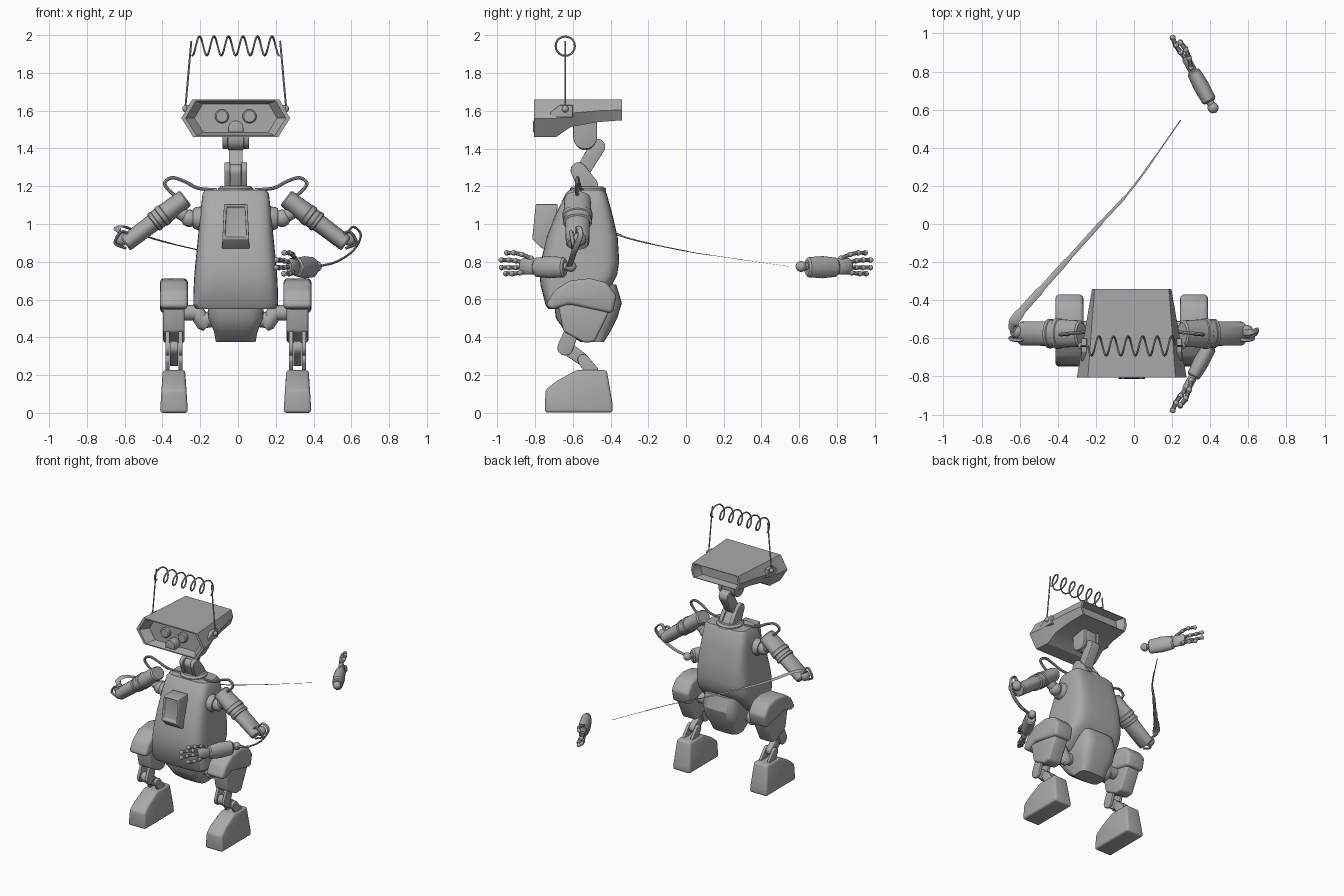
import bpy, bmesh, math
from mathutils import Vector

if "Cube" in bpy.data.objects:
    bpy.data.objects.remove(bpy.data.objects["Cube"], do_unlink=True)

GREY = (0.4, 0.4, 0.4, 1)
mat = bpy.data.materials.new("plain grey")
mat.use_nodes = True
mat.diffuse_color = GREY
mat.node_tree.nodes["Principled BSDF"].inputs["Base Color"].default_value = GREY

CX = -0.012  # centre line of the robot
X, Y, Z = Vector((1, 0, 0)), Vector((0, 1, 0)), Vector((0, 0, 1))


def finish(name, bm):
    bmesh.ops.recalc_face_normals(bm, faces=bm.faces)
    me = bpy.data.meshes.new(name)
    bm.to_mesh(me)
    bm.free()
    me.materials.append(mat)
    ob = bpy.data.objects.new(name, me)
    bpy.context.collection.objects.link(ob)
    bpy.ops.object.select_all(action='DESELECT')
    ob.select_set(True)
    bpy.context.view_layer.objects.active = ob
    bpy.ops.object.shade_smooth_by_angle(angle=math.radians(32))
    return ob


def loft(name, rings, bevel=0, panel=0):
    """Skin a list of equal rings, cap the ends, round the sharp edges."""
    bm = bmesh.new()
    vs = [[bm.verts.new(p) for p in r] for r in rings]
    n = len(vs[0])
    for a, b in zip(vs, vs[1:]):
        for i in range(n):
            bm.faces.new((a[i], a[(i + 1) % n], b[(i + 1) % n], b[i]))
    bm.faces.new(vs[0])
    bm.faces.new(vs[-1])
    bmesh.ops.recalc_face_normals(bm, faces=bm.faces)
    if panel:
        front = [f for f in bm.faces if f.normal.y < -0.95]
        bmesh.ops.inset_region(bm, faces=front, thickness=panel)
        bmesh.ops.inset_region(bm, faces=front, thickness=0.004, depth=-panel)
    if bevel:
        sharp = [e for e in bm.edges if e.calc_face_angle(0) > 0.4]
        bmesh.ops.bevel(bm, geom=sharp, offset=bevel, segments=3, profile=0.5,
                        affect='EDGES', clamp_overlap=True)
    return finish(name, bm)


def prism(name, profile, x, half, bevel=0, taper=0, panel=0):
    """Side profile (y, z) given a width about x; taper narrows the top."""
    lo = min(z for _, z in profile)
    hi = max(z for _, z in profile)
    rings = [[(x + s * half * (1 - taper * (z - lo) / (hi - lo)), y, z)
              for y, z in profile] for s in (-1, 1)]
    return loft(name, rings, bevel, panel)


def slab(name, a, b, ra, rb, x, half):
    """Link with round ends, seen from the side."""
    base = math.atan2(b[1] - a[1], b[0] - a[0])
    prof = []
    for (cy, cz), r, start in ((a, ra, base + math.pi / 2), (b, rb, base - math.pi / 2)):
        for i in range(11):
            t = start + math.pi * i / 10
            prof.append((cy + r * math.cos(t), cz + r * math.sin(t)))
    return prism(name, prof, x, half, 0.005)


def sweep(name, pts, radii, ratio=1, up=Y, sides=24):
    """Round or flattened section carried along points."""
    pts = [Vector(p) for p in pts]
    if not isinstance(radii, (list, tuple)):
        radii = [radii] * len(pts)
    rings = []
    for i, p in enumerate(pts):
        t = (pts[min(i + 1, len(pts) - 1)] - pts[max(i - 1, 0)]).normalized()
        side = t.cross(up).normalized()
        nor = side.cross(t)
        k = radii[min(len(radii) - 1, i * len(radii) // len(pts))]
        ang = [2 * math.pi * j / sides for j in range(sides)]
        rings.append([p + side * k * math.cos(q) + nor * k * ratio * math.sin(q) for q in ang])
    return loft(name, rings)


def ball(name, c, r):
    bm = bmesh.new()
    bmesh.ops.create_uvsphere(bm, u_segments=20, v_segments=12, radius=r)
    bmesh.ops.translate(bm, verts=bm.verts, vec=c)
    return finish(name, bm)


def smooth(pts, n=10):
    """Flowing path through the points."""
    p = [Vector(q) for q in pts]
    p = [2 * p[0] - p[1]] + p + [2 * p[-1] - p[-2]]
    out = []
    for a, b, c, d in zip(p, p[1:], p[2:], p[3:]):
        for i in range(n):
            t = i / n
            out.append(0.5 * (2 * b + (c - a) * t + (2 * a - 5 * b + 4 * c - d) * t * t
                              + (3 * b - a - 3 * c + d) * t ** 3))
    return out + [p[-2]]


def squircle(z, hw, y0, y1, power=5, n=48):
    pw = lambda v: math.copysign(abs(v) ** (2 / power), v)
    return [(CX + hw * pw(math.cos(2 * math.pi * i / n)),
             (y0 + y1) / 2 + (y1 - y0) / 2 * pw(math.sin(2 * math.pi * i / n)), z)
            for i in range(n)]


# Torso and pelvis: rounded-square sections (height, half width, front, back)
loft("torso", [squircle(*r) for r in (
    (0.55, 0.21, -0.73, -0.52), (0.57, 0.225, -0.745, -0.49), (0.68, 0.222, -0.772, -0.39),
    (0.73, 0.219, -0.775, -0.365), (0.8, 0.213, -0.77, -0.354), (0.93, 0.2, -0.738, -0.362),
    (1.05, 0.188, -0.692, -0.39), (1.16, 0.176, -0.638, -0.42), (1.18, 0.162, -0.62, -0.435))])
loft("pelvis", [squircle(*r, power=4) for r in (
    (0.375, 0.105, -0.56, -0.435), (0.43, 0.115, -0.64, -0.4), (0.5, 0.145, -0.69, -0.365),
    (0.58, 0.15, -0.7, -0.34), (0.68, 0.14, -0.62, -0.37))])
prism("chest_panel", [(-0.797, 1.105), (-0.68, 1.105), (-0.7, 0.87), (-0.765, 0.87), (-0.815, 0.92)],
      CX, 0.073, 0.006, 0.15, 0.018)

# Neck
sweep("neck_base", [(CX, -0.52, 1.16), (CX, -0.52, 1.187), (CX, -0.52, 1.2)], [0.095, 0.095, 0.08])
for s in (-1, 1):
    slab("lower_neck_fork", (-0.57, 1.285), (-0.52, 1.2), 0.042, 0.055, CX + s * 0.045, 0.015)
    slab("upper_neck_fork", (-0.535, 1.46), (-0.535, 1.56), 0.063, 0.063, CX + s * 0.056, 0.014)
slab("lower_neck_link", (-0.565, 1.28), (-0.51, 1.18), 0.035, 0.05, CX, 0.03)
slab("middle_neck_link", (-0.47, 1.41), (-0.535, 1.3), 0.042, 0.038, CX, 0.036)
slab("upper_neck_block", (-0.535, 1.45), (-0.535, 1.55), 0.058, 0.058, CX, 0.042)


# Head: six-sided sections with a hollow at each end
def head_ring(y, low, k=1, push=0):
    f = (y + 0.805) / 0.465
    top, wide, bottom = 0.23 - 0.035 * f, 0.288 - 0.08 * f, 0.225 - 0.035 * f
    mid = (1.66 + low) / 2
    h = (1.66 - low) / 2
    shape = [(-top, h), (-wide, 0), (-bottom, -h), (bottom, -h), (wide, 0), (top, h)]
    return [(CX + px * k, y + push, mid + pz * k) for px, pz in shape]


loft("head", [
    head_ring(-0.805, 1.46, 0.76, 0.06), head_ring(-0.805, 1.46, 0.92), head_ring(-0.805, 1.46),
    head_ring(-0.69, 1.46), head_ring(-0.61, 1.515), head_ring(-0.47, 1.54), head_ring(-0.34, 1.55),
    head_ring(-0.34, 1.55, 0.92), head_ring(-0.34, 1.55, 0.8, -0.06)])
nose = [(0.04, 1.485), (-0.04, 1.485)] + [
    (-0.04 * math.cos(math.pi * i / 12), 1.508 + 0.04 * math.sin(math.pi * i / 12)) for i in range(13)]
loft("nose", [[(CX + x, y, z) for x, z in nose] for y in (-0.74, -0.81)], 0.004)

for s, side in ((-1, "right"), (1, "left")):
    def at(x, y, z):
        return (CX + s * x, y, z)

    ex = CX + s * 0.073
    sweep(side + "_eye", [(ex, -0.74, 1.57), (ex, -0.765, 1.57), (ex, -0.772, 1.57)],
          [0.037, 0.037, 0.03], up=Z)
    prism(side + "_head_bracket", [(-0.72, 1.565), (-0.72, 1.59), (-0.67, 1.63), (-0.6, 1.63), (-0.6, 1.565)],
          CX + s * 0.25, 0.014, 0.004)
    ball(side + "_antenna_joint", at(0.265, -0.64, 1.61), 0.018)

    # Arm
    sweep(side + "_shoulder_socket", [at(0.15, -0.575, 1.03), at(0.21, -0.575, 1.03), at(0.225, -0.575, 1.03)],
          [0.065, 0.06, 0.05])
    ball(side + "_shoulder_ball", at(0.245, -0.575, 1.03), 0.046)
    sweep(side + "_shoulder_pin", [at(0.245, -0.575, 1.03), at(0.33, -0.575, 1.08)], 0.035)
    a, b = Vector(at(0.265, -0.575, 1.138)), Vector(at(0.585, -0.575, 0.895))
    steps = ((0, 0.042), (0.02, 0.05), (0.34, 0.054), (0.35, 0.058), (0.41, 0.058), (0.42, 0.053),
             (0.48, 0.053), (0.49, 0.056), (0.53, 0.056), (0.54, 0.047), (0.98, 0.045), (1, 0.04))
    sweep(side + "_upper_arm", [a.lerp(b, t) for t, _ in steps], [r for _, r in steps], ratio=1.38)
    ball(side + "_elbow_ball", at(0.603, -0.565, 0.92), 0.036)
    sweep(side + "_shoulder_cable", smooth([
        at(0.31, -0.575, 1.14), at(0.36, -0.58, 1.185), at(0.375, -0.58, 1.22), at(0.335, -0.575, 1.245),
        at(0.27, -0.57, 1.225), at(0.2, -0.56, 1.19), at(0.1, -0.55, 1.18)]), 0.009, sides=8)

    # Leg
    sweep(side + "_hip_pin", [at(0.1, -0.55, 0.5), at(0.17, -0.55, 0.49)], 0.042)
    sweep(side + "_hip_link", [at(0.23, -0.55, 0.56), at(0.215, -0.55, 0.545), at(0.165, -0.55, 0.47),
                               at(0.15, -0.55, 0.455)], [0.03, 0.042, 0.042, 0.03])
    sweep(side + "_hip_axle", [at(0.21, -0.55, 0.53), at(0.3, -0.55, 0.53)], 0.042)
    lx = CX + s * 0.327
    prism(side + "_thigh_cover", [
        (-0.745, 0.565), (-0.71, 0.545), (-0.62, 0.575), (-0.39, 0.525), (-0.367, 0.62), (-0.42, 0.69),
        (-0.51, 0.712), (-0.62, 0.7), (-0.7, 0.645)], lx, 0.073, 0.02)
    prism(side + "_thigh", [(-0.68, 0.58), (-0.4, 0.55), (-0.485, 0.375), (-0.54, 0.37), (-0.65, 0.43)],
          lx, 0.057, 0.014)
    for d in (-1, 1):
        slab(side + "_knee_fork", (-0.64, 0.345), (-0.61, 0.42), 0.042, 0.038, lx + d * 0.034, 0.011)
        slab(side + "_ankle_fork", (-0.545, 0.28), (-0.5, 0.22), 0.03, 0.035, lx + d * 0.034, 0.011)
    slab(side + "_shin_link", (-0.635, 0.345), (-0.545, 0.28), 0.036, 0.032, lx, 0.022)
    prism(side + "_foot", [
        (-0.748, 0), (-0.388, 0), (-0.39, 0.05), (-0.42, 0.226), (-0.58, 0.226), (-0.69, 0.165),
        (-0.745, 0.12)], lx, 0.074, 0.016, 0.2)

# Coiled antenna between two uprights
turns, radius = 6, 0.051
coil = []
for i in range(turns * 20 + 1):
    t = 2 * math.pi * i / 20
    coil.append((CX - 0.23 + 0.46 * i / (turns * 20), -0.64 - radius * math.sin(t), 1.943 - radius * math.cos(t)))
sweep("antenna_coil", coil, 0.0055, up=X, sides=6)
for s in (-1, 1):
    sweep("antenna_upright", smooth([(CX + s * 0.268, -0.64, 1.6), (CX + s * 0.252, -0.64, 1.78),
                                     (CX + s * 0.235, -0.64, 1.97)]), 0.005, up=Y, sides=6)

# Loose hands, mirrored front to back
for q, side in ((-1, "left"), (1, "right")):
    def hand(u, v, z):
        return (0.415 - 0.48 * u + 0.877 * v, q * (0.61 + 0.877 * u + 0.48 * v), 0.775 + z)

    ball(side + "_wrist_ball", hand(0, 0, 0), 0.029)
    sweep(side + "_wrist_pin", [hand(0, 0, 0), hand(0.06, 0, 0)], 0.02, up=Z)
    sweep(side + "_forearm", [hand(u, 0, -0.004) for u in (0.035, 0.045, 0.13, 0.21, 0.22)],
          [0.03, 0.038, 0.042, 0.036, 0.028], ratio=1.4, up=Z)
    sweep(side + "_palm", [hand(u, 0, 0) for u in (0.21, 0.225, 0.29, 0.305)],
          [0.018, 0.023, 0.023, 0.016], ratio=1.9, up=Z)
    for name, h, start, end, bend in (("thumb", 0.072, 0.24, 0.38, 0.02), ("upper_finger", 0.034, 0.29, 0.425, -0.012),
                                      ("lower_finger", -0.006, 0.29, 0.425, -0.015),
                                      ("little_finger", -0.038, 0.25, 0.385, 0.022)):
        joints = [hand(start + (end - start) * t, bend * math.sin(t * 2.4), h * (0.6 + 0.4 * min(1, t * 2)))
                  for t in (0, 0.35, 0.68, 1)]
        sweep(side + "_" + name, smooth(joints, 4), 0.011, up=Z, sides=10)
        for j in joints:
            ball(side + "_" + name + "_joint", j, 0.0145)

# Ribbon cables joining arms and hands
path = smooth([(-0.6, -0.56, 0.93), (-0.64, -0.54, 0.97), (-0.6, -0.47, 0.985), (-0.44, -0.29, 0.92),
               (-0.18, 0, 0.856), (0, 0.2, 0.825), (0.245, 0.545, 0.775)])
sweep("right_ribbon_cable", path, [0.02, 0.02, 0.025, 0.02, 0.015, 0.011, 0.008, 0.005, 0.003],
      ratio=0.2, up=Z, sides=8)
path = smooth([(0.57, -0.57, 0.94), (0.61, -0.57, 0.985), (0.65, -0.56, 0.94), (0.61, -0.59, 0.86),
               (0.52, -0.61, 0.8), (0.42, -0.62, 0.775)])
sweep("left_ribbon_cable", path, 0.006, ratio=2.6, sides=8)
for s, side in ((-1, "right"), (1, "left")):
    sweep(side + "_cable_clip", smooth([(CX + s * 0.55, -0.6, 0.93), (CX + s * 0.6, -0.61, 0.96),
                                        (CX + s * 0.64, -0.6, 0.9), (CX + s * 0.58, -0.6, 0.87)]),
          0.007, ratio=1.5, sides=8)
